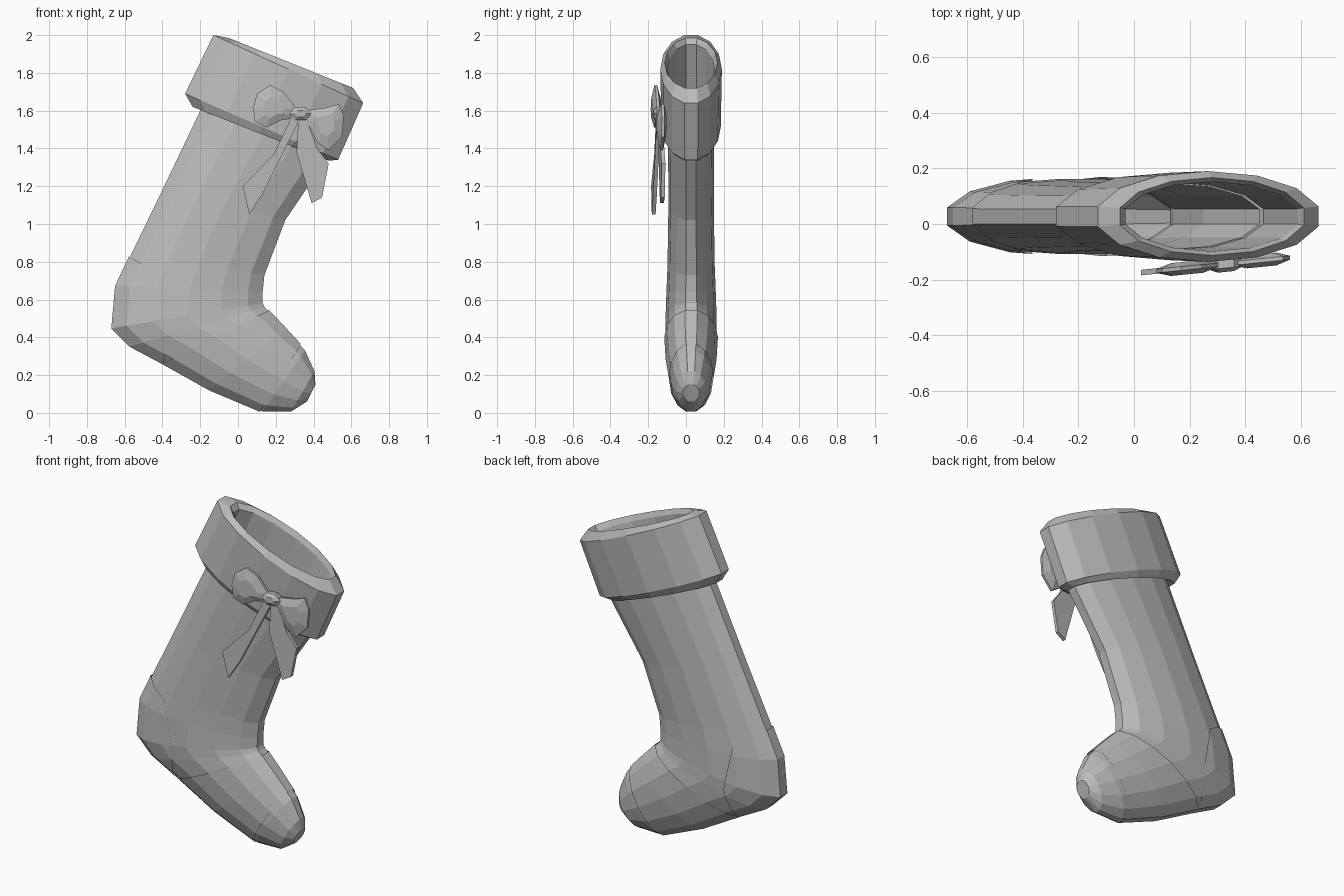
import bpy, bmesh, math
from mathutils import Vector

if "Cube" in bpy.data.objects:
    bpy.data.objects.remove(bpy.data.objects["Cube"], do_unlink=True)

# One plain grey material for everything
grey = bpy.data.materials.new("plain grey")
grey.use_nodes = True
colour = (0.5, 0.5, 0.5, 1)
grey.diffuse_color = colour
grey.node_tree.nodes["Principled BSDF"].inputs["Base Color"].default_value = colour

SIDES = 14
MID_Y = 0.027


def finish(name, bm):
    bmesh.ops.recalc_face_normals(bm, faces=bm.faces)
    mesh = bpy.data.meshes.new(name)
    bm.to_mesh(mesh)
    bm.free()
    mesh.materials.append(grey)
    obj = bpy.data.objects.new(name, mesh)
    bpy.context.collection.objects.link(obj)
    return obj


def loft(rings, cap_end=False):
    """Oval rings, each given by its back point, front point (x, z) and half depth."""
    bm = bmesh.new()
    loops = []
    for bx, bz, fx, fz, depth in rings:
        back, front = Vector((bx, MID_Y, bz)), Vector((fx, MID_Y, fz))
        centre, reach = (back + front) / 2, (front - back) / 2
        loop = []
        for k in range(SIDES):
            a = (k + 0.5) * math.tau / SIDES
            offset = reach * math.cos(a) / math.cos(math.pi / SIDES)
            loop.append(bm.verts.new(centre + offset + Vector((0, depth * math.sin(a), 0))))
        loops.append(loop)
    for lo, hi in zip(loops, loops[1:]):
        for k in range(SIDES):
            n = (k + 1) % SIDES
            bm.faces.new((lo[k], lo[n], hi[n], hi[k]))
    if cap_end:
        bm.faces.new(loops[-1])
    return bm


# Stocking body, open at the top, fanning round the ankle to the toe
body_rings = [
    (-0.03, 1.95, 0.59, 1.69, 0.125), (-0.20, 1.60, 0.46, 1.33, 0.122),
    (-0.40, 1.18, 0.25, 1.02, 0.12), (-0.57, 0.83, 0.14, 0.73, 0.125),
    (-0.645, 0.67, 0.13, 0.64, 0.13), (-0.665, 0.45, 0.13, 0.58, 0.135),
    (-0.57, 0.355, 0.14, 0.56, 0.135), (-0.40, 0.265, 0.16, 0.54, 0.135),
    (-0.15, 0.125, 0.25, 0.445, 0.128), (0.13, 0.007, 0.355, 0.33, 0.108),
    (0.28, 0.007, 0.405, 0.22, 0.08), (0.365, 0.06, 0.41, 0.15, 0.045),
]
finish("stocking_body", loft(body_rings, True))


# Raised heel and toe patches, trimmed from a slightly puffed copy of the foot
def patch(name, first, cuts):
    bm = loft(body_rings[first:], True)
    bmesh.ops.recalc_face_normals(bm, faces=bm.faces)
    bm.normal_update()
    for v, n in [(v, v.normal.copy()) for v in bm.verts]:
        v.co += n * 0.007
    for (ax, az), (bx, bz) in cuts:
        bmesh.ops.bisect_plane(
            bm, geom=bm.verts[:] + bm.edges[:] + bm.faces[:],
            plane_co=(ax, 0, az), plane_no=(az - bz, 0, bx - ax), clear_outer=True)
    finish(name, bm)


heel_seam = [(-0.60, 0.84), (-0.42, 0.74), (-0.36, 0.45), (-0.40, 0.24)]
patch("heel_patch", 2, list(zip(heel_seam, heel_seam[1:])))
patch("toe_patch", 7, [((0.33, 0.36), (0.11, 0.0))])

# Folded cuff with bevelled edges
finish("cuff", loft([
    (-0.03, 1.95, 0.59, 1.69, 0.125), (-0.05, 1.985, 0.61, 1.72, 0.14),
    (-0.13, 2.0, 0.663, 1.64, 0.163), (-0.28, 1.69, 0.53, 1.34, 0.157),
    (-0.24, 1.62, 0.48, 1.335, 0.135), (-0.19, 1.62, 0.45, 1.35, 0.118),
]))


# Bow pieces: an outline with a puffed middle on both sides
def bow_piece(name, outline, thick, puff=0, shift=0):
    bm = bmesh.new()
    n = len(outline)
    cx, cz = (sum(p[i] for p in outline) / n for i in (0, 1))

    def ring(scale, dy):
        verts = []
        for x, z in outline:
            px, pz = cx + (x - cx) * scale, cz + (z - cz) * scale
            verts.append(bm.verts.new((px, -0.147 + shift + 0.1 * (px - 0.3) + dy, pz)))
        return verts

    rings = [ring(1, -thick), ring(1, thick)]
    if puff:
        rings = [ring(0.5, -thick - puff)] + rings + [ring(0.5, thick + puff)]
    for lo, hi in zip(rings, rings[1:]):
        for k in range(n):
            m = (k + 1) % n
            bm.faces.new((lo[k], lo[m], hi[m], hi[k]))
    bm.faces.new(rings[0])
    bm.faces.new(rings[-1])
    finish(name, bm)


bow_piece("bow_right_loop", [
    (0.08, 1.61), (0.10, 1.69), (0.17, 1.735), (0.24, 1.70), (0.31, 1.61),
    (0.30, 1.56), (0.23, 1.55), (0.15, 1.51), (0.09, 1.54)], 0.007, 0.016)
bow_piece("bow_left_loop", [
    (0.35, 1.60), (0.46, 1.615), (0.535, 1.635), (0.56, 1.57), (0.55, 1.46),
    (0.48, 1.39), (0.42, 1.43), (0.36, 1.55)], 0.007, 0.016)
bow_piece("bow_right_tail", [
    (0.28, 1.56), (0.19, 1.37), (0.025, 1.20), (0.06, 1.05), (0.13, 1.16),
    (0.23, 1.36), (0.33, 1.56)], 0.01)
bow_piece("bow_left_tail", [
    (0.32, 1.56), (0.31, 1.38), (0.39, 1.11), (0.445, 1.14), (0.48, 1.32),
    (0.42, 1.40), (0.36, 1.56)], 0.01, 0, 0.01)
bow_piece("bow_knot", [
    (0.27, 1.58), (0.30, 1.62), (0.36, 1.62), (0.39, 1.585), (0.36, 1.55),
    (0.30, 1.55)], 0.014, 0.014)
